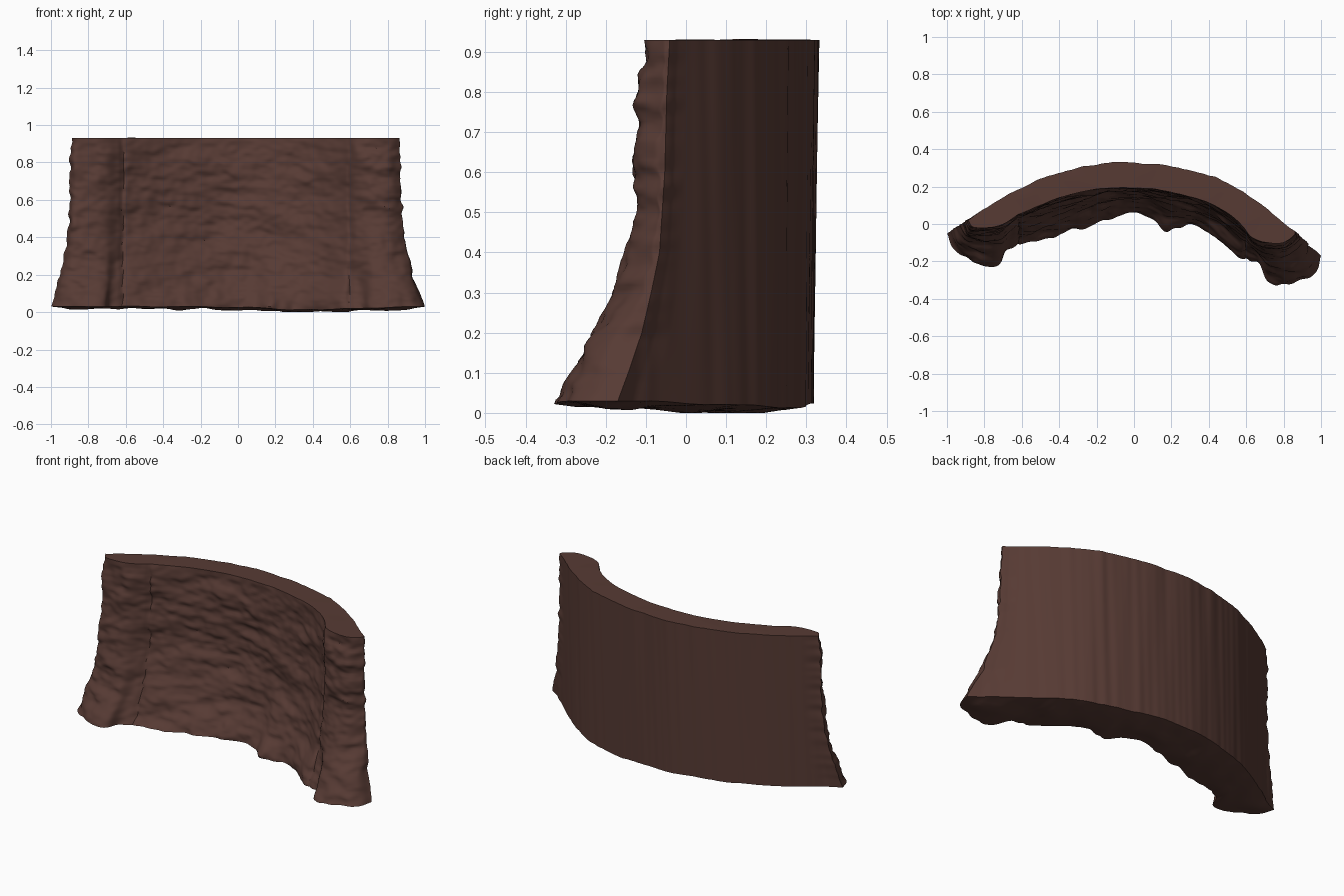
import bpy, bmesh, math
from mathutils import Vector, noise

if "Cube" in bpy.data.objects:
    bpy.data.objects.remove(bpy.data.objects["Cube"])

TOP = 0.93
NU, NV, NK = 200, 84, 7

# Front (rocky) edge in plan: matching points at the top and at the foot
front_pts = [
    (-.89, .02, -1.0, -.05), (-.86, -.02, -.96, -.15), (-.77, -.02, -.83, -.21),
    (-.70, .00, -.72, -.205), (-.62, .05, -.67, -.13), (-.5, .105, -.5, -.09),
    (-.4, .14, -.4, -.06), (-.25, .175, -.22, .0), (-.1, .195, -.08, .05),
    (.06, .19, .08, .05), (.2, .17, .17, -.02), (.32, .145, .32, -.01),
    (.43, .10, .45, -.08), (.55, .02, .55, -.17), (.63, -.07, .66, -.2),
    (.72, -.10, .72, -.31), (.80, -.10, .85, -.325), (.855, -.06, .97, -.26),
    (.86, -.04, 1.0, -.17)]
# Back (smooth) edge in plan: only its ends flare out at the foot
back_mid = [(-.7, .145), (-.5, .24), (-.3, .30), (-.1, .33), (.05, .325), (.2, .31),
            (.4, .26), (.55, .195), (.7, .09)]
back_pts = [front_pts[0]] + [(x, y, x, y) for x, y in back_mid] + [front_pts[-1]]
# Flare from top to foot
flare_pts = [(0, 1), (.03, 1), (.1, .8), (.2, .54), (.3, .36), (.4, .2), (.6, .1), (.8, .06), (.94, 0)]


def flare(z):
    for (a, p), (b, q) in zip(flare_pts, flare_pts[1:]):
        if z <= b:
            return p + (q - p) * max(0, (z - a) / (b - a))
    return 0


def resample(pts, n):
    """Smooth curve through 4D points, evenly spaced."""
    P = [Vector(p) for p in pts]
    P = [2 * P[0] - P[1]] + P + [2 * P[-1] - P[-2]]
    fine = []
    for i in range(1, len(P) - 2):
        a, b, c, d = P[i - 1:i + 3]
        for s in range(20):
            t = s / 20
            fine.append(.5 * (2 * b + (c - a) * t + (2 * a - 5 * b + 4 * c - d) * t * t
                              + (3 * b - a - 3 * c + d) * t ** 3))
    fine.append(P[-2])
    acc = [0]
    for a, b in zip(fine, fine[1:]):
        acc.append(acc[-1] + (b - a).length)
    out, k = [], 0
    for i in range(n + 1):
        s = acc[-1] * i / n
        while k < len(acc) - 2 and acc[k + 1] < s:
            k += 1
        f = (s - acc[k]) / (acc[k + 1] - acc[k])
        out.append(fine[k].lerp(fine[k + 1], min(1, f)))
    return out


front, back = resample(front_pts, NU), resample(back_pts, NU)


def n3(x, y, z):
    return noise.noise(Vector((x, y, z)))


def place(c, z, u):
    """Plan point of a curve sample at height z, with ragged ends."""
    t = flare(z)
    x, y = c[0] + (c[2] - c[0]) * t, c[1] + (c[3] - c[1]) * t
    end = max(0, 1 - min(u, 1 - u) / .06)
    low = min(1, z / .15)
    x += end * low * (.016 * n3(u * 3, 7, z * 9) + .012 * n3(u * 3, 2, z * 24))
    return x, y


def wall_front(i, z):
    u = i / NU
    x, y = place(front[i], z, u)
    w = min(1, min(u, 1 - u) / .03)
    fade = min(1, (TOP - z) / .05) * .7 + .3
    d = (.022 * n3(x * 4, 1, z * 7) + .013 * n3(x * 9 + z * 2, 4, z * 20)
         + .007 * n3(x * 22, 8, z * 38))
    d += .02 * max(0, 1 - z / .25) * n3(x * 13, 3, z * 13)
    # faint vertical creases where the wings begin
    for cx in (-.62, .60):
        d -= .012 * math.exp(-((x - cx - .01 * n3(cx, 0, z * 12)) / .012) ** 2)
    return Vector((x - .2 * w * fade * d * (1 if x < 0 else -1), y - w * fade * d, z))


def wall_back(i, z):
    u = i / NU
    x, y = place(back[i], z, u)
    w = min(1, min(u, 1 - u) / .03)
    g = .005 * n3(x * 9 + z * .5, 5, z * .6) + .004 * n3(x * 26 - z * .8, 9, z * .5)
    return Vector((x, y + w * g - .012 * w * (1 - z), z))


# Cross-section loops: back up, across the top, front down, under the base
bm = bmesh.new()
rings = []
for i in range(NU + 1):
    u = i / NU
    x = front[i][2]
    zb = .03 - .017 * math.exp(-((x - .4) / .35) ** 2) + .006 * n3(x * 6, 0, 0)
    zs = [zb + (TOP - zb) * v / NV for v in range(NV + 1)]
    col = [wall_back(i, z) for z in zs]
    face = [wall_front(i, z) for z in reversed(zs)]
    ring = list(col)
    for k in range(1, NK):
        p = col[-1].lerp(face[0], k / NK)
        p.z += .005 * max(0, n3(p.x * 6, p.y * 6, 3)) * math.sin(math.pi * k / NK)
        ring.append(p)
    ring += face
    for k in range(1, NK):
        p = face[-1].lerp(col[0], k / NK)
        bump = .012 + .016 * n3(p.x * 8, p.y * 8, 6)
        p.z = max(0, p.z - max(0, bump) * math.sin(math.pi * k / NK) * min(1, min(u, 1 - u) / .05))
        ring.append(p)
    rings.append([bm.verts.new(p) for p in ring])

m = len(rings[0])
for a, b in zip(rings, rings[1:]):
    for j in range(m):
        k = (j + 1) % m
        bm.faces.new((a[j], b[j], b[k], a[k]))
# Close the two thin ends
bmesh.ops.remove_doubles(bm, verts=bm.verts, dist=.0004)
bmesh.ops.recalc_face_normals(bm, faces=bm.faces)

mesh = bpy.data.meshes.new("curved_rock_wall")
bm.to_mesh(mesh)
bm.free()
wall = bpy.data.objects.new("curved_rock_wall", mesh)
bpy.context.collection.objects.link(wall)

mat = bpy.data.materials.new("dark brown rock")
mat.diffuse_color = (.095, .043, .034, 1)
mat.use_nodes = True
mat.node_tree.nodes["Principled BSDF"].inputs["Base Color"].default_value = mat.diffuse_color
mesh.materials.append(mat)

bpy.context.view_layer.objects.active = wall
wall.select_set(True)
bpy.ops.object.shade_smooth_by_angle(angle=math.radians(40))
